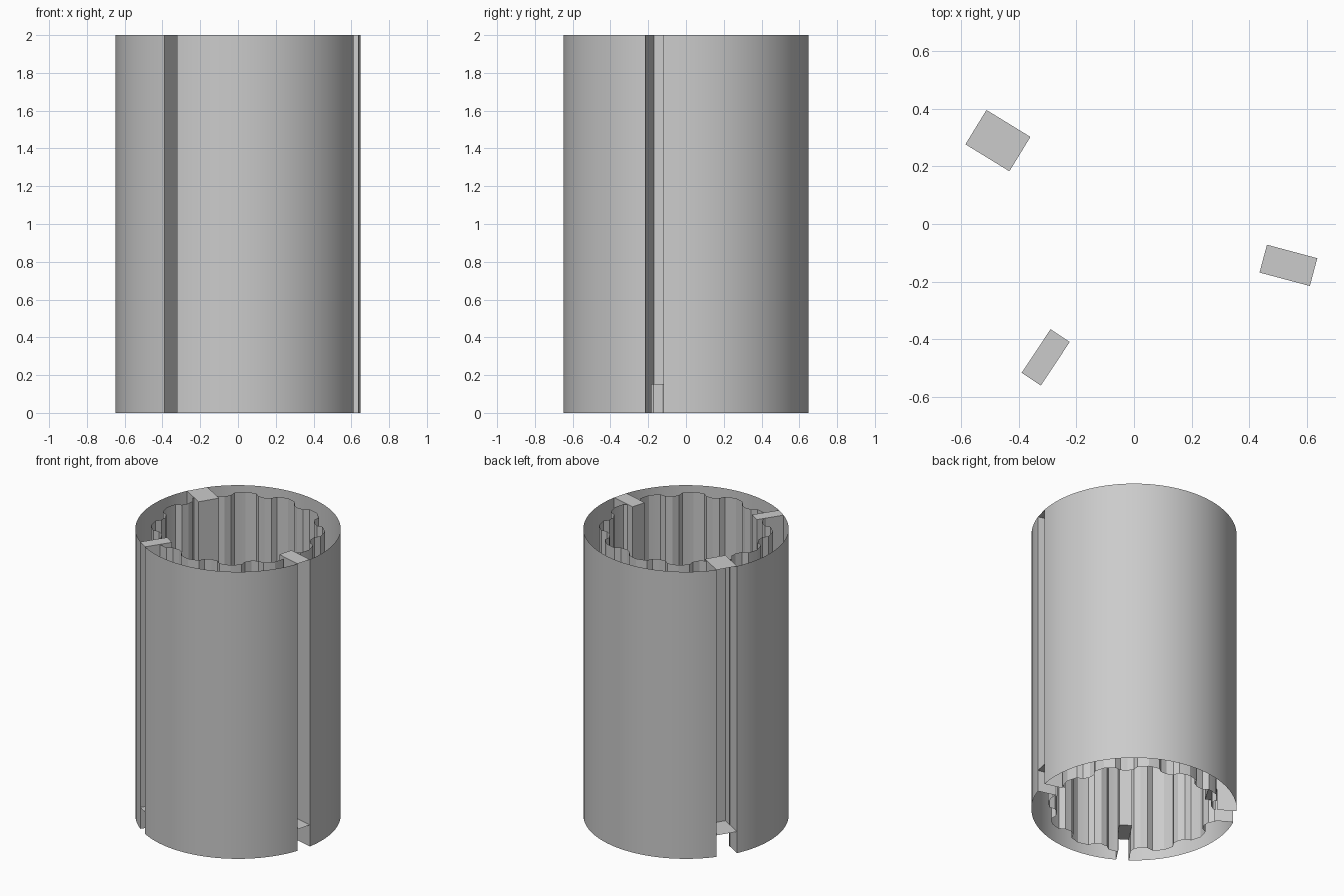
import bpy, bmesh, math
from mathutils import Vector

if "Cube" in bpy.data.objects:
    bpy.data.objects.remove(bpy.data.objects["Cube"])

H, R, LEDGE = 2.0, 0.648, 0.15
R_BACK = 0.465
# slots: (centre angle in degrees, slot width)
SLOTS = [(-15.0, 0.10), (148.5, 0.14), (-123.5, 0.08)]


def finish(name, bm, smooth=False):
    bmesh.ops.remove_doubles(bm, verts=bm.verts, dist=1e-5)
    me = bpy.data.meshes.new(name)
    bm.to_mesh(me)
    bm.free()
    ob = bpy.data.objects.new(name, me)
    bpy.context.collection.objects.link(ob)
    if smooth:
        bpy.context.view_layer.objects.active = ob
        ob.select_set(True)
        bpy.ops.object.shade_smooth_by_angle(angle=math.radians(25))
        ob.select_set(False)
    return ob


def slot_half_angle(width, r):
    return math.degrees(math.asin(width / 2 / r))


def wall(name, radius_at, steps, flip):
    """Open vertical sheet following radius_at(angle), broken at every slot."""
    bm = bmesh.new()
    order = sorted(SLOTS, key=lambda s: s[0])
    for i, (a, w) in enumerate(order):
        b, wb = order[(i + 1) % len(order)]
        b += 360 if b < a else 0
        start = a + slot_half_angle(w, radius_at(a))
        end = b - slot_half_angle(wb, radius_at(b))
        angles = [start] + [t * 360 / steps for t in range(-steps, steps * 2)
                            if start + 0.3 < t * 360 / steps < end - 0.3] + [end]
        rings = []
        for t in angles:
            r, c = radius_at(t), math.radians(t)
            x, y = r * math.cos(c), r * math.sin(c)
            rings.append((bm.verts.new((x, y, 0)), bm.verts.new((x, y, H))))
        for p, q in zip(rings, rings[1:]):
            f = (p[0], q[0], q[1], p[1])
            bm.faces.new(f[::-1] if flip else f)
    return finish(name, bm, True)


def spline_radius(deg):
    """Twelve inward teeth with sloped flanks and slightly crowned lands."""
    u = abs(((deg - 15 + 15) % 30) - 15)      # 0 at tooth centre, 15 at groove
    pts = [(0, 0.487), (5, 0.500), (7.5, 0.535), (15, 0.550)]
    for (u0, r0), (u1, r1) in zip(pts, pts[1:]):
        if u <= u1:
            return r0 + (r1 - r0) * (u - u0) / (u1 - u0)
    return pts[-1][1]


# outer sleeve and fluted bore
wall("outer_sleeve", lambda t: R, 120, False)
wall("fluted_bore", spline_radius, 144, True)


# keyway channels: side walls, back wall, top cap and raised floor
for n, (ang, w) in enumerate(SLOTS):
    bm = bmesh.new()
    c = math.radians(ang)
    out = Vector((math.cos(c), math.sin(c), 0))
    side = Vector((-out.y, out.x, 0))
    r_out = math.sqrt(R * R - w * w / 4)

    def P(r, s, z):
        return bm.verts.new(out * r + side * (s * w / 2) + Vector((0, 0, z)))

    def quad(*pts):
        bm.faces.new([P(*p) for p in pts])

    for z in (LEDGE, H):
        quad((R_BACK, -1, z), (r_out, -1, z), (r_out, 1, z), (R_BACK, 1, z))
    quad((R_BACK, -1, LEDGE), (R_BACK, 1, LEDGE), (R_BACK, 1, H), (R_BACK, -1, H))
    for s in (-1, 1):
        f = [(R_BACK, s, LEDGE), (r_out, s, LEDGE), (r_out, s, H), (R_BACK, s, H)]
        g = [(0.52, s, 0), (r_out, s, 0), (r_out, s, LEDGE), (0.52, s, LEDGE)]
        for pts in (f, g):
            quad(*(pts if s < 0 else pts[::-1]))
    # side walls face into the channel
    bm.faces.ensure_lookup_table()
    for f in bm.faces:
        f.normal_update()
        if abs(f.normal.dot(side)) > 0.9:
            s = 1 if (f.calc_center_median().dot(side)) > 0 else -1
            if f.normal.dot(side) * s > 0:
                f.normal_flip()
    finish(f"keyway_channel_{n + 1}", bm)
